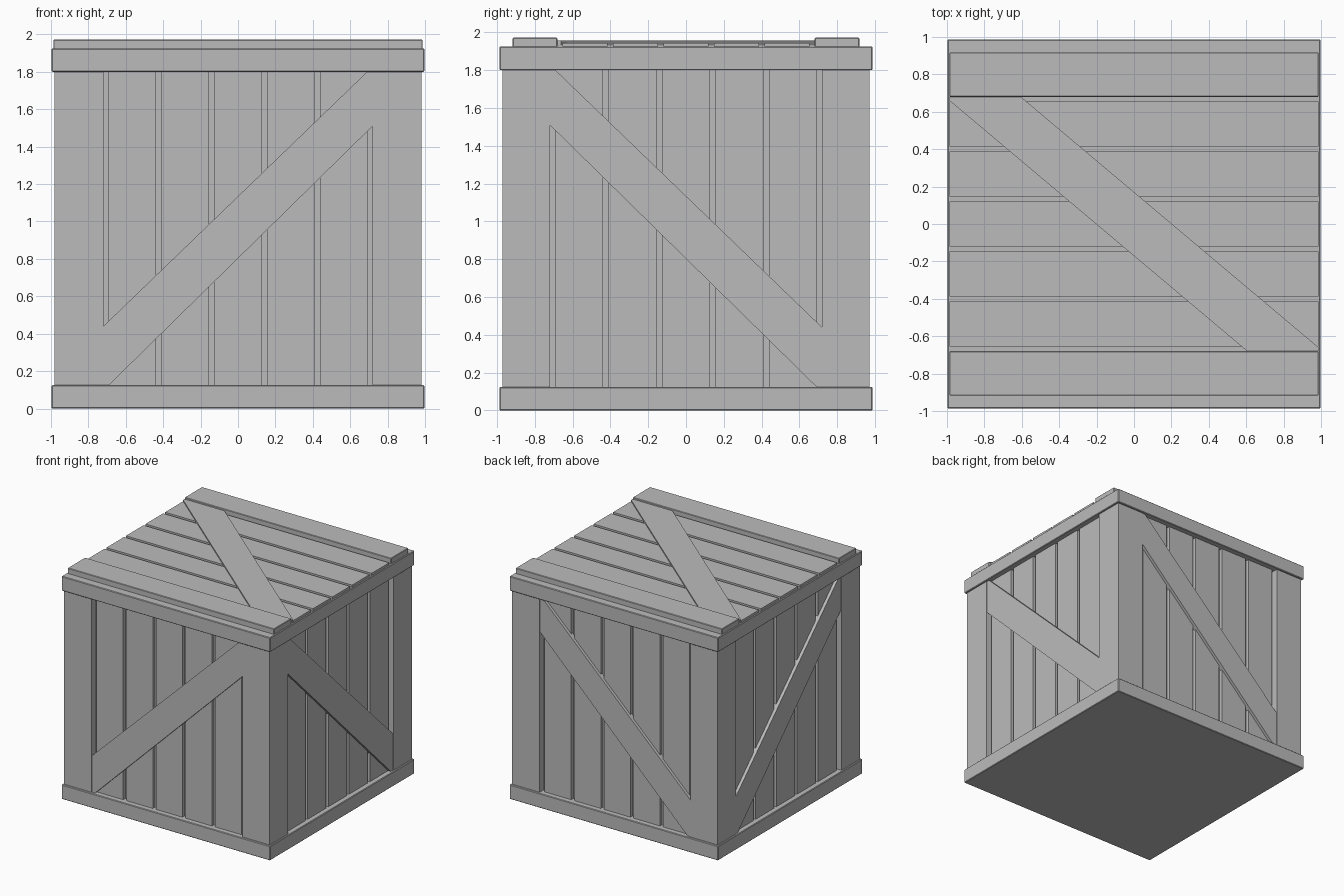
import bpy
import bmesh
from mathutils import Vector

if "Cube" in bpy.data.objects:
    bpy.data.objects.remove(bpy.data.objects["Cube"], do_unlink=True)

grey = bpy.data.materials.new("crate grey")
grey.use_nodes = True
colour = (0.5, 0.5, 0.5, 1)
grey.diffuse_color = colour
grey.node_tree.nodes["Principled BSDF"].inputs["Base Color"].default_value = colour

HX, HY = 0.997, 0.987        # half size of the rails
PX, PY = 0.982, 0.97         # half size across the corner posts
LOW, HIGH = 0.125, 1.80      # wall bottom and top
INNER = 0.72                 # inner edge of the posts


def finish(name, bm, bevel=0):
    bmesh.ops.recalc_face_normals(bm, faces=bm.faces)
    mesh = bpy.data.meshes.new(name)
    bm.to_mesh(mesh)
    bm.free()
    mesh.materials.append(grey)
    obj = bpy.data.objects.new(name, mesh)
    bpy.context.collection.objects.link(obj)
    if bevel:
        mod = obj.modifiers.new("worn edges", "BEVEL")
        mod.width = bevel
        mod.segments = 1
    return obj


def box(name, low, high, bevel=0):
    low, high = Vector(low), Vector(high)
    bm = bmesh.new()
    bmesh.ops.create_cube(bm, size=1)
    for v in bm.verts:
        v.co = (low + high) / 2 + v.co * (high - low)
    return finish(name, bm, bevel)


def prism(name, outline, start, end, place):
    """Extrude a flat outline; place turns (u, v, depth) into x, y, z."""
    bm = bmesh.new()
    face = bm.faces.new([bm.verts.new(place(u, v, start)) for u, v in outline])
    new = bmesh.ops.extrude_face_region(bm, geom=[face])["geom"]
    shift = Vector(place(0, 0, end)) - Vector(place(0, 0, start))
    bmesh.ops.translate(bm, vec=shift, verts=[g for g in new if isinstance(g, bmesh.types.BMVert)])
    return finish(name, bm)


# Core and the two framing rails
box("inner_box", (-PX + 0.06, -PY + 0.06, 0.05), (PX - 0.06, PY - 0.06, 1.9))
box("bottom_rail", (-HX, -HY, 0), (HX, HY, LOW), 0.005)
box("top_rail", (-HX, -HY, HIGH), (HX, HY, 1.925), 0.005)

# Corner posts
for sx, side in ((1, "left"), (-1, "right")):
    for sy, end in ((-1, "front"), (1, "back")):
        xs = sorted((sx * INNER, sx * PX))
        ys = sorted((sy * INNER, sy * PY))
        box(f"{end}_{side}_post", (xs[0], ys[0], LOW - 0.01), (xs[1], ys[1], HIGH + 0.01))

# Wall planks and diagonal braces
pitch, half = 0.283, 0.127
brace = [(-INNER, LOW), (-0.69, LOW), (INNER, 1.51),
         (INNER, HIGH), (0.69, HIGH), (-INNER, 0.44)]
for sign, wall in ((-1, "front"), (1, "back")):
    for i in range(5):
        c = (i - 2) * pitch
        ys = sorted((sign * (PY - 0.07), sign * (PY - 0.03)))
        box(f"{wall}_plank_{i + 1}", (c - half, ys[0], LOW - 0.01), (c + half, ys[1], HIGH + 0.01))
    prism(f"{wall}_brace", brace, sign * (PY - 0.05), sign * (PY - 0.004),
          lambda u, v, d: (u, d, v))
for sign, wall in ((1, "left"), (-1, "right")):
    for i in range(5):
        c = (i - 2) * pitch
        xs = sorted((sign * (PX - 0.07), sign * (PX - 0.03)))
        box(f"{wall}_plank_{i + 1}", (xs[0], c - half, LOW - 0.01), (xs[1], c + half, HIGH + 0.01))
    prism(f"{wall}_brace", brace, sign * (PX - 0.05), sign * (PX - 0.004),
          lambda u, v, d: (d, -u, v))

# Lid planks, thicker end boards and lid brace
LX = 0.987
for i in range(5):
    c = (i - 2) * 0.267
    box(f"lid_plank_{i + 1}", (-LX, c - 0.12, 1.9), (LX, c + 0.12, 1.945))
for sign, end in ((-1, "front"), (1, "back")):
    ys = sorted((sign * 0.68, sign * 0.917))
    box(f"lid_{end}_board", (-LX, ys[0], 1.9), (LX, ys[1], 1.972), 0.004)
prism("lid_brace",
      [(-LX, 0.68), (-0.605, 0.68), (LX, -0.66), (LX, -0.68), (0.605, -0.68), (-LX, 0.66)],
      1.93, 1.957, lambda u, v, d: (u, v, d))
